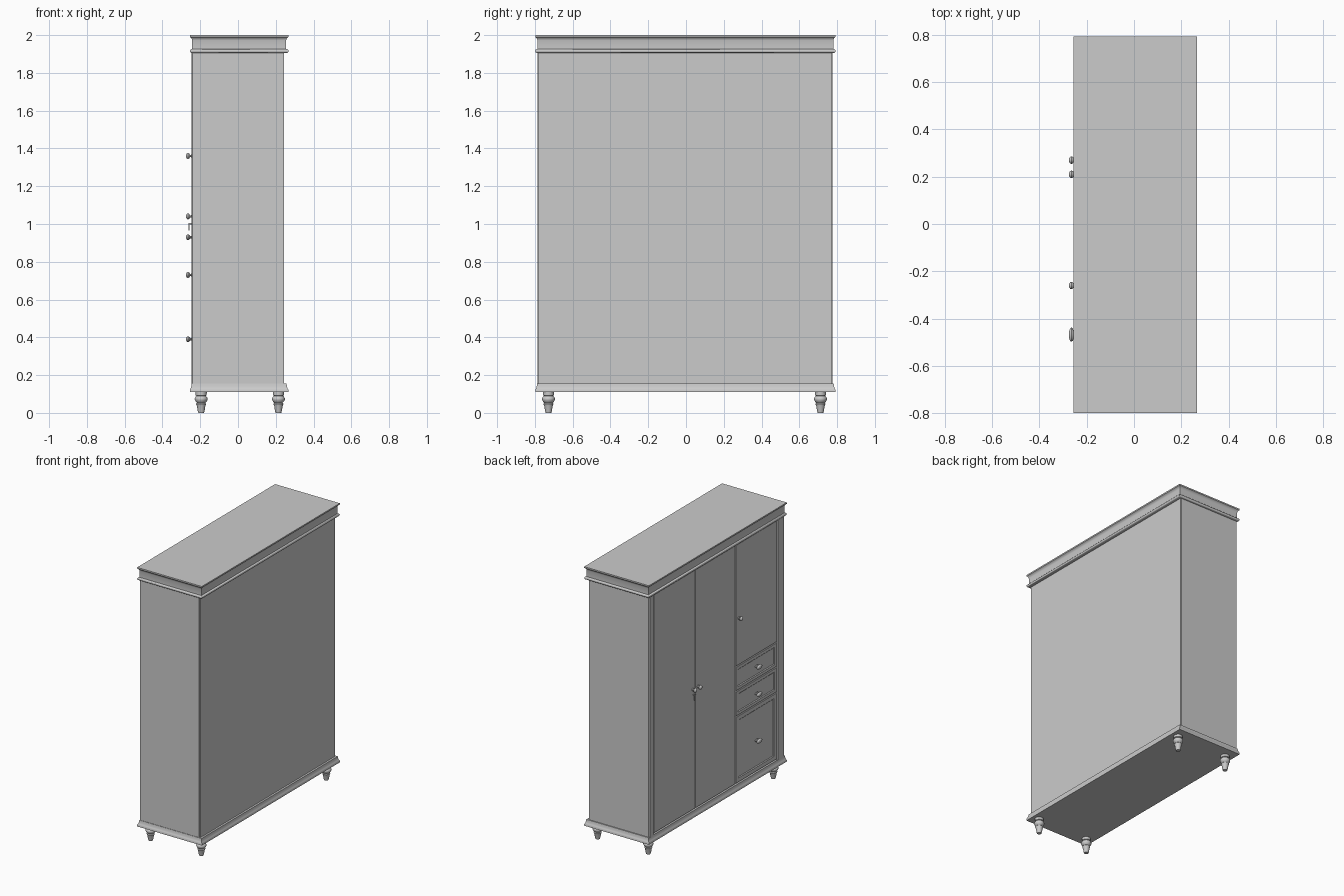
import bpy, bmesh, math
from mathutils import Matrix, Vector

cube = bpy.data.objects.get("Cube")
if cube:
    bpy.data.objects.remove(cube, do_unlink=True)

grey = bpy.data.materials.new("plain grey")
grey.use_nodes = True
colour = (0.6, 0.6, 0.6, 1)
grey.diffuse_color = colour
grey.node_tree.nodes["Principled BSDF"].inputs["Base Color"].default_value = colour


def finish(name, bm, smooth=False):
    bmesh.ops.recalc_face_normals(bm, faces=bm.faces[:])
    mesh = bpy.data.meshes.new(name)
    bm.to_mesh(mesh)
    bm.free()
    obj = bpy.data.objects.new(name, mesh)
    obj.data.materials.append(grey)
    bpy.context.collection.objects.link(obj)
    if smooth:
        bpy.ops.object.select_all(action='DESELECT')
        obj.select_set(True)
        bpy.context.view_layer.objects.active = obj
        bpy.ops.object.shade_smooth_by_angle(angle=math.radians(40))
    return obj


def box(name, x, y, z, bevel=0.0, panel=None):
    """Box from (min, max) ranges; panel = (border, depth) sinks a field into the -x face."""
    bm = bmesh.new()
    size = [r[1] - r[0] for r in (x, y, z)]
    mid = [(r[0] + r[1]) / 2 for r in (x, y, z)]
    bmesh.ops.create_cube(bm, size=1, matrix=Matrix.Translation(mid) @ Matrix.Diagonal((*size, 1)))
    if bevel:
        edges = [e for e in bm.edges if all(v.co.x < mid[0] for v in e.verts)]
        bmesh.ops.bevel(bm, geom=edges, offset=bevel, segments=1, affect='EDGES')
    if panel:
        bm.normal_update()
        front = min(bm.faces, key=lambda f: f.calc_center_median().x)
        bmesh.ops.inset_region(bm, faces=[front], thickness=panel[0])
        bmesh.ops.inset_region(bm, faces=[front], thickness=0.008, depth=-panel[1])
    return finish(name, bm)


def moulding(name, centre, half, profile):
    """Stack of rectangles: profile lists (outward offset, height)."""
    bm = bmesh.new()
    rings = []
    for out, z in profile:
        hx, hy = half[0] + out, half[1] + out
        rings.append([bm.verts.new((centre[0] + sx * hx, centre[1] + sy * hy, z))
                      for sx, sy in ((-1, -1), (1, -1), (1, 1), (-1, 1))])
    for a, b in zip(rings, rings[1:]):
        for i in range(4):
            j = (i + 1) % 4
            bm.faces.new((a[i], a[j], b[j], b[i]))
    bm.faces.new(rings[0][::-1])
    bm.faces.new(rings[-1])
    return finish(name, bm, True)


def lathe(name, profile, matrix, sides=20):
    """Turned part: profile lists (radius, height) around the local z axis."""
    bm = bmesh.new()
    rings = [[bm.verts.new((r * math.cos(math.tau * i / sides), r * math.sin(math.tau * i / sides), h))
              for i in range(sides)] for r, h in profile]
    for a, b in zip(rings, rings[1:]):
        for i in range(sides):
            j = (i + 1) % sides
            bm.faces.new((a[i], a[j], b[j], b[i]))
    bm.faces.new(rings[0][::-1])
    bm.faces.new(rings[-1])
    bm.transform(matrix)
    return finish(name, bm, True)


# Carcass and back panel
box("carcass", (-0.228, 0.235), (-0.785, 0.775), (0.13, 1.91))
box("back_panel", (0.23, 0.243), (-0.78, 0.77), (0.13, 1.91))

# Corner posts beside the doors
box("left_post", (-0.246, -0.22), (0.722, 0.775), (0.14, 1.91), 0.006)
box("right_post", (-0.246, -0.22), (-0.785, -0.702), (0.14, 1.91), 0.006)

# Base moulding and cornice
centre, half = (0.006, -0.003), (0.249, 0.783)
moulding("base_moulding", centre, half,
         [(0.012, 0.11), (0.012, 0.122), (0.008, 0.128), (0.005, 0.137), (0.003, 0.147), (0.002, 0.155)])
bead = [(0.004 + 0.008 * math.sin(math.pi * t / 6), 1.916 - 0.01 * math.cos(math.pi * t / 6))
        for t in range(7)]
moulding("cornice", centre, half,
         bead + [(0.0, 1.926), (0.0, 1.972), (0.003, 1.982), (0.009, 1.988), (0.012, 1.99), (0.012, 2.0)])

# Doors and drawers on the -x side
gap = 0.002
for name, y0, y1, z0, z1, panel in (
        ("left_door", 0.24, 0.722, 0.16, 1.905, None),
        ("middle_door", -0.225, 0.24, 0.16, 1.905, None),
        ("right_door", -0.702, -0.225, 1.015, 1.905, None),
        ("upper_drawer", -0.702, -0.225, 0.835, 1.015, (0.03, 0.005)),
        ("middle_drawer", -0.702, -0.225, 0.65, 0.835, (0.03, 0.005)),
        ("lower_drawer", -0.702, -0.225, 0.16, 0.65, (0.04, 0.005))):
    box(name, (-0.243, -0.222), (y0 + gap, y1 - gap), (z0 + gap, z1 - gap), 0.003, panel)

# Knobs: round on the doors, oval on the drawers
knob_profile = [(0.010, 0.0), (0.010, 0.003), (0.006, 0.006), (0.006, 0.012), (0.013, 0.016),
                (0.016, 0.022), (0.014, 0.028), (0.008, 0.032), (0.001, 0.033)]
for name, y, z, stretch in (
        ("left_door_knob", 0.27, 1.04, 1), ("middle_door_knob", 0.21, 1.04, 1),
        ("right_door_knob", -0.26, 1.36, 1), ("upper_drawer_knob", -0.468, 0.93, 1.9),
        ("middle_drawer_knob", -0.468, 0.73, 1.9), ("lower_drawer_knob", -0.468, 0.39, 1.9)):
    turn = Matrix.Rotation(-math.pi / 2, 4, 'Y')
    place = Matrix.Translation((-0.242, y, z)) @ Matrix.Diagonal((1, stretch, 1, 1)) @ turn
    lathe(name, knob_profile, place, 16)

# Key hanging in the lock
box("key_stem", (-0.26, -0.24), (0.263, 0.269), (0.998, 1.004))
box("key_bow", (-0.261, -0.257), (0.257, 0.275), (0.965, 1.006))

# Turned feet
foot_profile = [(0.015, 0.0), (0.018, 0.01), (0.022, 0.035), (0.027, 0.048), (0.022, 0.053),
                (0.029, 0.06), (0.034, 0.07), (0.034, 0.077), (0.029, 0.086), (0.023, 0.09),
                (0.029, 0.093), (0.030, 0.112)]
for side, x in (("front", -0.195), ("back", 0.214)):
    for end, y in (("right", -0.728), ("left", 0.712)):
        lathe(f"{side}_{end}_foot", foot_profile, Matrix.Translation((x, y, 0)))
